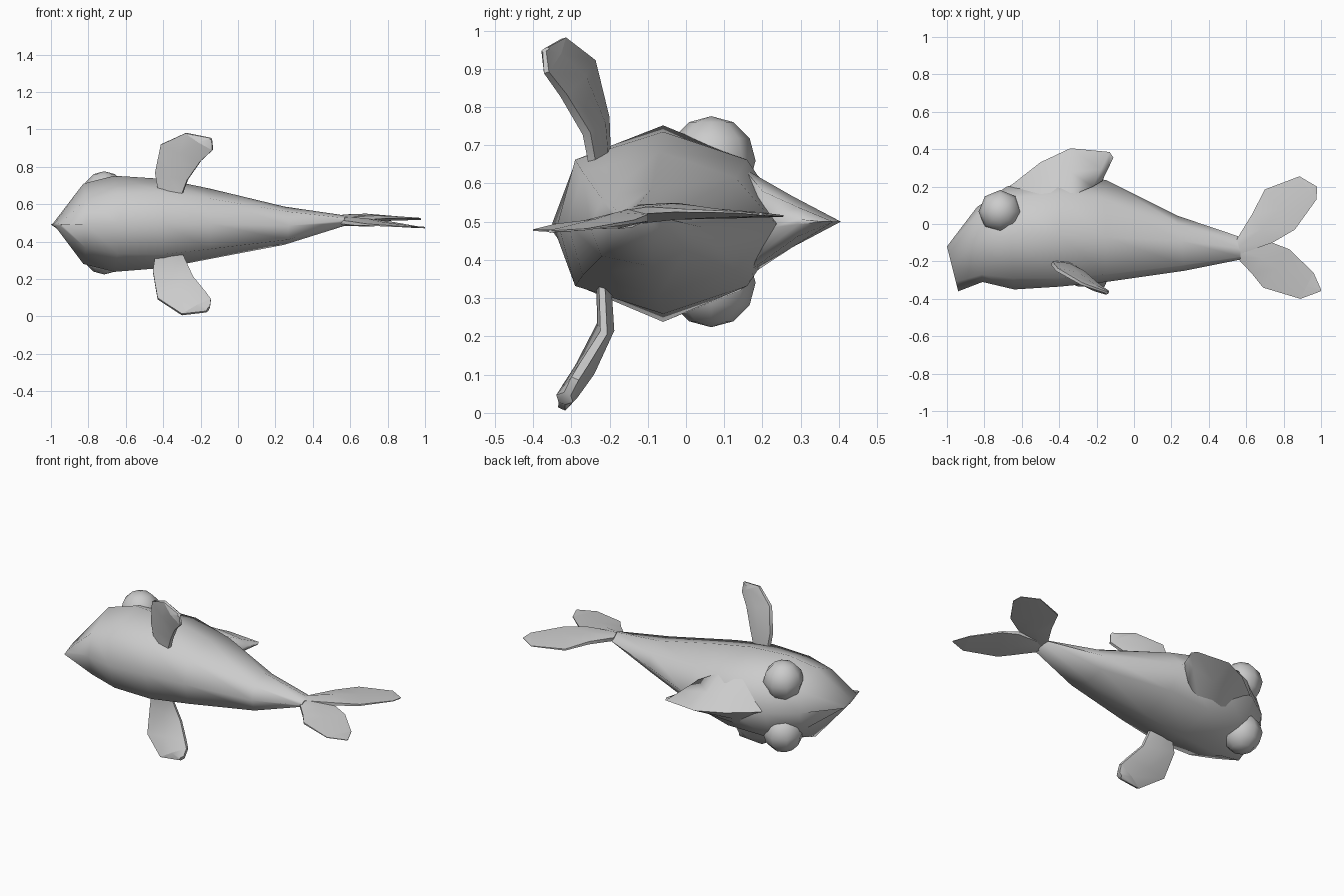
import bpy, bmesh, math
from mathutils import Vector

CZ = 0.5  # height of the fish's plane of symmetry


def finish(name, bm, angle):
    bmesh.ops.remove_doubles(bm, verts=bm.verts, dist=0.0005)
    bmesh.ops.recalc_face_normals(bm, faces=bm.faces)
    me = bpy.data.meshes.new(name)
    bm.to_mesh(me)
    bm.free()
    ob = bpy.data.objects.new(name, me)
    bpy.context.collection.objects.link(ob)
    bpy.ops.object.select_all(action='DESELECT')
    ob.select_set(True)
    bpy.context.view_layer.objects.active = ob
    bpy.ops.object.shade_smooth_by_angle(angle=math.radians(angle))
    return ob


def loft(name, rings, angle=50):
    bm = bmesh.new()
    vs = [[bm.verts.new(p) for p in r] for r in rings]
    n = len(vs[0])
    for a, b in zip(vs, vs[1:]):
        for i in range(n):
            j = (i + 1) % n
            bm.faces.new((a[i], a[j], b[j], b[i]))
    bm.faces.new(vs[0])
    bm.faces.new(vs[-1])
    return finish(name, bm, angle)


def slab(name, leading, trailing, thick, axis):
    """Thin fin lofted between a leading and a trailing edge line."""
    rings = []
    for a, b, t in zip(leading, trailing, thick):
        a, b = Vector(a), Vector(b)
        m, d = (a + b) / 2, Vector(axis) * t
        rings.append([a + d * 0.4, m + d, b + d * 0.4,
                      b - d * 0.4, m - d, a - d * 0.4])
    return loft(name, rings, 55)


# body: x top, x bottom, y of back / shoulder / side / belly edge / belly,
# half widths of shoulder / side / belly edge, sideways bend
stations = [
    (-1.00, -0.94, -0.12, -0.16, -0.22, -0.31, -0.36, 0.006, 0.012, 0.006, -0.01),
    (-0.84, -0.81, 0.09, 0.05, -0.09, -0.27, -0.31, 0.12, 0.215, 0.13, -0.005),
    (-0.68, -0.64, 0.20, 0.14, -0.06, -0.29, -0.35, 0.175, 0.257, 0.16, -0.005),
    (-0.40, -0.40, 0.27, 0.16, -0.06, -0.29, -0.335, 0.165, 0.238, 0.165, -0.003),
    (-0.15, -0.15, 0.235, 0.13, -0.07, -0.27, -0.31, 0.12, 0.188, 0.135, -0.005),
    (0.23, 0.27, 0.045, 0.00, -0.09, -0.22, -0.25, 0.06, 0.102, 0.075, -0.015),
    (0.57, 0.57, -0.07, -0.09, -0.13, -0.175, -0.19, 0.014, 0.028, 0.014, 0.012),
]
rings = []
for xt, xb, yt, yu, ym, yl, yb, wu, wm, wl, dz in stations:
    def pt(y, w):
        f = (yt - y) / (yt - yb)
        return (xt + (xb - xt) * f, y, CZ + dz + w)
    rings.append([pt(yt, 0), pt(yu, wu), pt(ym, wm), pt(yl, wl), pt(yb, 0),
                  pt(yl, -wl), pt(ym, -wm), pt(yu, -wu)])
loft("body", rings, 75)

# dorsal fin: thick base, sharp ridge, swept-back tip
ridge = [(-0.66, 0.205), (-0.50, 0.33), (-0.34, 0.405), (-0.13, 0.385), (-0.11, 0.355)]
base = [(-0.66, 0.12), (-0.50, 0.16), (-0.34, 0.15), (-0.22, 0.20), (-0.17, 0.23)]
half = [0.06, 0.145, 0.14, 0.08, 0.015]
rings = []
for r, b, w in zip(ridge, base, half):
    m = ((r[0] + b[0]) / 2, (r[1] + b[1]) / 2)
    rings.append([(r[0], r[1], CZ), (m[0], m[1], CZ + w * 0.48), (b[0], b[1], CZ + w),
                  (b[0], b[1], CZ - w), (m[0], m[1], CZ - w * 0.48)])
loft("dorsal_fin", rings, 60)

# tail: two thin lobes
slab("upper_tail_lobe",
     [(0.55, -0.08, 0.52), (0.63, 0.05, 0.525), (0.70, 0.185, 0.515), (0.885, 0.255, 0.515)],
     [(0.57, -0.16, 0.52), (0.74, -0.10, 0.53), (0.86, -0.03, 0.53), (0.975, 0.13, 0.525)],
     [0.025, 0.022, 0.012, 0.005], (0, 0, 1))
slab("upper_tail_tip", [(0.885, 0.255, 0.515), (0.978, 0.20, 0.52)],
     [(0.975, 0.13, 0.525), (0.979, 0.19, 0.52)], [0.005, 0.004], (0, 0, 1))
slab("lower_tail_lobe",
     [(0.55, -0.18, 0.505), (0.63, -0.265, 0.495), (0.69, -0.34, 0.49), (0.89, -0.40, 0.478)],
     [(0.57, -0.10, 0.515), (0.74, -0.10, 0.51), (0.83, -0.135, 0.50), (0.96, -0.26, 0.48)],
     [0.025, 0.022, 0.012, 0.005], (0, 0, 1))
slab("lower_tail_tip", [(0.89, -0.40, 0.478), (0.998, -0.36, 0.475)],
     [(0.96, -0.26, 0.48), (1.0, -0.35, 0.475)], [0.005, 0.004], (0, 0, 1))

# side fins: the two are posed differently
slab("upper_side_fin",
     [(-0.42, -0.205, 0.65), (-0.44, -0.21, 0.77), (-0.41, -0.245, 0.92), (-0.28, -0.32, 0.98)],
     [(-0.30, -0.245, 0.65), (-0.27, -0.26, 0.73), (-0.20, -0.32, 0.83), (-0.135, -0.365, 0.89)],
     [0.026, 0.028, 0.024, 0.018], (0.35, 0.9, 0.25))
slab("upper_side_fin_tip", [(-0.28, -0.32, 0.98), (-0.15, -0.365, 0.955)],
     [(-0.135, -0.365, 0.89), (-0.14, -0.37, 0.945)], [0.018, 0.012], (0.35, 0.9, 0.25))
slab("lower_side_fin",
     [(-0.44, -0.21, 0.34), (-0.455, -0.205, 0.24), (-0.43, -0.265, 0.095), (-0.30, -0.325, 0.01)],
     [(-0.30, -0.22, 0.34), (-0.24, -0.215, 0.21), (-0.175, -0.265, 0.13), (-0.145, -0.29, 0.09)],
     [0.022, 0.025, 0.028, 0.026], (0, 0.9, -0.4))
slab("lower_side_fin_tip", [(-0.30, -0.325, 0.01), (-0.17, -0.325, 0.025)],
     [(-0.145, -0.29, 0.09), (-0.15, -0.31, 0.05)], [0.026, 0.024], (0, 0.9, -0.4))

# eyes: low-poly balls set into the head
for side, name in ((1, "upper_eye"), (-1, "lower_eye")):
    bm = bmesh.new()
    bmesh.ops.create_uvsphere(bm, u_segments=8, v_segments=6, radius=0.116)
    bmesh.ops.translate(bm, verts=bm.verts, vec=(-0.715, 0.066, CZ + side * 0.16))
    finish(name, bm, 60)
